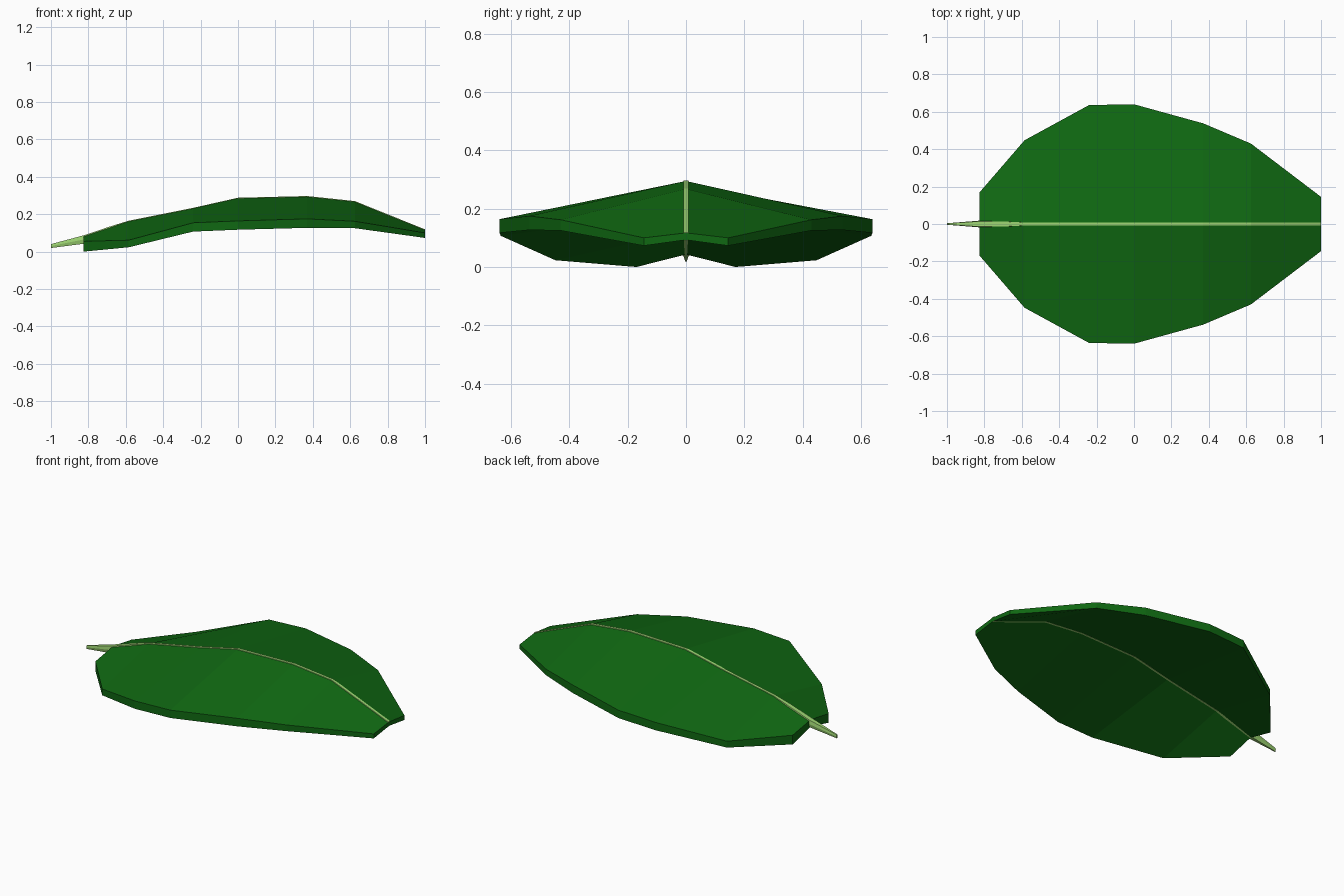
import bpy, bmesh

if "Cube" in bpy.data.objects:
    bpy.data.objects.remove(bpy.data.objects["Cube"])


def material(name, rgb):
    m = bpy.data.materials.new(name)
    m.diffuse_color = (*rgb, 1)
    m.use_nodes = True
    m.node_tree.nodes["Principled BSDF"].inputs["Base Color"].default_value = m.diffuse_color
    return m


def loft(name, rings, caps, mat):
    """Skin matching rings of points into a flat-shaded closed solid."""
    bm = bmesh.new()
    vs = [[bm.verts.new(p) for p in ring] for ring in rings]
    n = len(vs[0])
    for a, b in zip(vs, vs[1:]):
        for i in range(n):
            j = (i + 1) % n
            bm.faces.new((a[i], a[j], b[j], b[i]))
    for end in (vs[0], vs[-1]):
        for cap in caps:
            bm.faces.new([end[i] for i in cap])
    bmesh.ops.recalc_face_normals(bm, faces=bm.faces)
    me = bpy.data.meshes.new(name)
    bm.to_mesh(me)
    bm.free()
    me.materials.append(mat)
    ob = bpy.data.objects.new(name, me)
    bpy.context.collection.objects.link(ob)
    return ob


dark = material("leaf green", (0.005, 0.14, 0.006))
light = material("pale vein green", (0.34, 0.66, 0.17))

# stations: x, half width, ridge z, rim top z, rim bottom z, ridge thickness
stations = [
    (-0.825, 0.170, 0.083, 0.055, 0.000, 0.040),
    (-0.585, 0.448, 0.163, 0.061, 0.023, 0.040),
    (-0.240, 0.636, 0.232, 0.154, 0.107, 0.042),
    (0.000, 0.640, 0.286, 0.164, 0.117, 0.042),
    (0.370, 0.538, 0.295, 0.175, 0.127, 0.042),
    (0.625, 0.430, 0.268, 0.162, 0.125, 0.038),
    (1.000, 0.145, 0.117, 0.100, 0.073, 0.024),
]

# leaf blade: folded roof-shaped section with a thick rim
blade = [[(x, -w, rt), (x, 0, c), (x, w, rt),
          (x, w, rb), (x, 0, c - t), (x, -w, rb)]
         for x, w, c, rt, rb, t in stations]
loft("leaf_blade", blade, [(0, 1, 4, 5), (1, 2, 3, 4)], dark)

# midrib and stem: x, half width, top z, bottom z
rib = [(-1.0, 0.004, 0.040, 0.019),
       (-0.825, 0.018, 0.087, 0.042),
       (-0.685, 0.016, 0.134, 0.088)]
rib += [(x, 0.010, c + 0.002, c - t - 0.002)
        for x, w, c, rt, rb, t in stations[1:]]
rib_rings = [[(x, -w * 0.8, t), (x, w * 0.8, t), (x, w, (t + b) / 2),
              (x, w * 0.6, b), (x, -w * 0.6, b), (x, -w, (t + b) / 2)]
             for x, w, t, b in rib]
loft("stem_and_midrib", rib_rings, [(0, 1, 2, 3, 4, 5)], light)
